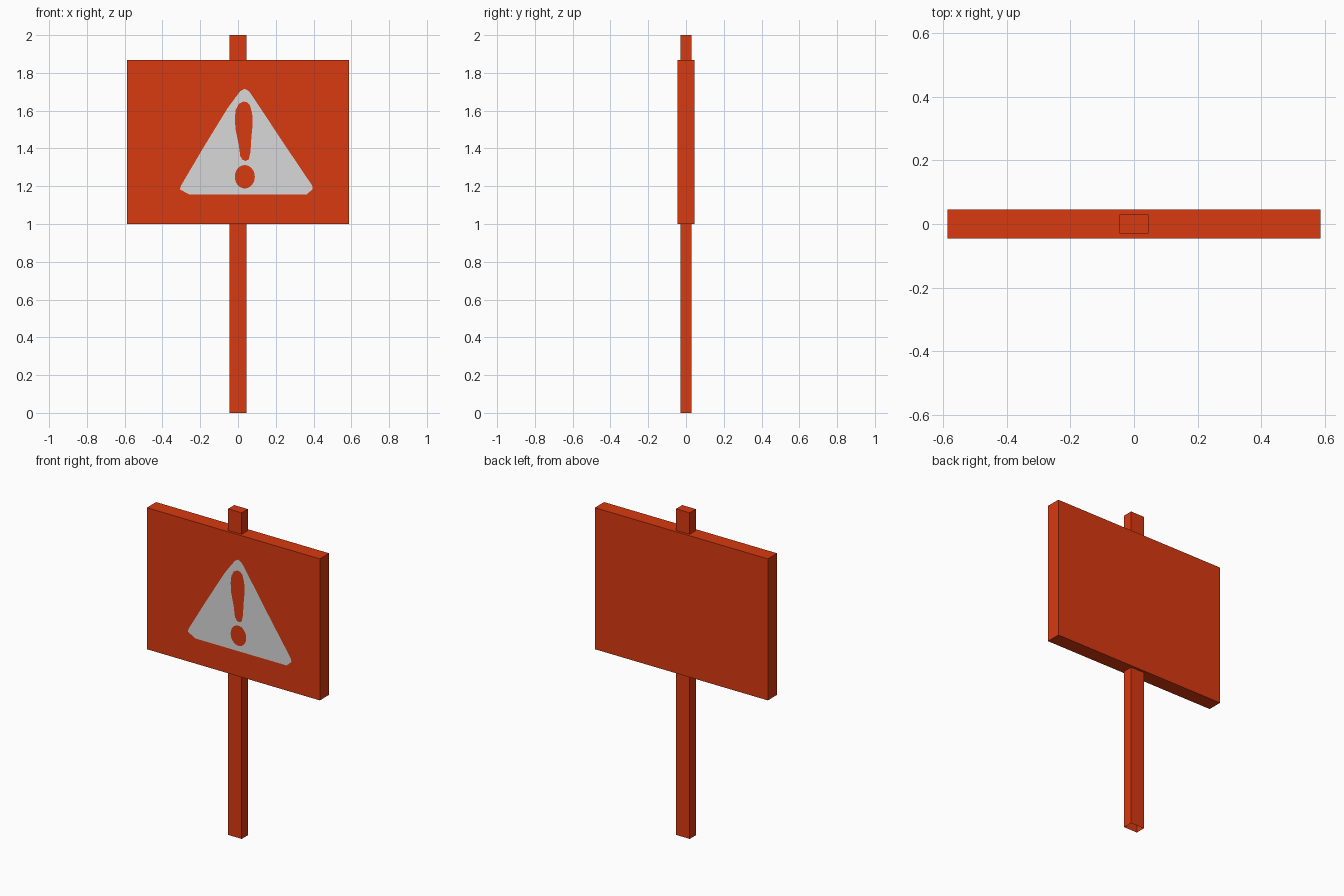
import bpy, bmesh, math

if "Cube" in bpy.data.objects:
    bpy.data.objects.remove(bpy.data.objects["Cube"])


def material(name, rgb):
    m = bpy.data.materials.new(name)
    m.diffuse_color = (*rgb, 1.0)
    m.use_nodes = True
    m.node_tree.nodes["Principled BSDF"].inputs["Base Color"].default_value = m.diffuse_color
    return m


RED = material("orange red", (0.694, 0.041, 0.005))
WHITE = material("off white", (0.694, 0.694, 0.694))


def add_object(name, bm, mat):
    me = bpy.data.meshes.new(name)
    bm.to_mesh(me)
    bm.free()
    me.materials.append(mat)
    ob = bpy.data.objects.new(name, me)
    bpy.context.collection.objects.link(ob)
    return ob


def box(name, half_x, half_y, z0, z1, open_bottom=False):
    bm = bmesh.new()
    bmesh.ops.create_cube(bm, size=2)
    for v in bm.verts:
        v.co = (v.co.x * half_x, v.co.y * half_y, z0 if v.co.z < 0 else z1)
    bm.normal_update()
    if open_bottom:
        low = [f for f in bm.faces if f.normal.z < -0.5]
        bmesh.ops.delete(bm, geom=low, context='FACES_ONLY')
    return add_object(name, bm, RED)


# Post running through the board, open underneath
box("post", 0.046, 0.03, 0.0, 2.0, open_bottom=True)

# Sign board
box("board", 0.587, 0.045, 1.0, 1.868)

# Warning triangle outline with rounded corners (x, z)
triangle = [(0.035, 1.716), (0.012, 1.703), (-0.015, 1.668), (-0.056, 1.612),
            (-0.18, 1.41), (-0.302, 1.203), (-0.308, 1.183), (-0.255, 1.155),
            (0.363, 1.155), (0.395, 1.185), (0.393, 1.203),
            (0.24, 1.43), (0.078, 1.675), (0.058, 1.703)]

# Openings: tapered stroke and dot, where the board shows through
stroke = [(0.028, 1.648), (0.005, 1.636), (-0.012, 1.605), (-0.017, 1.56),
          (-0.013, 1.50), (0.004, 1.42), (0.012, 1.36), (0.024, 1.340),
          (0.040, 1.334), (0.057, 1.342), (0.066, 1.38), (0.071, 1.46),
          (0.078, 1.53), (0.075, 1.585), (0.063, 1.63), (0.048, 1.645)]
dot = [(0.036 + 0.053 * math.cos(math.tau * i / 24),
        1.250 + 0.062 * math.sin(math.tau * i / 24)) for i in range(24)]

# Painted warning triangle as a thin sheet just in front of the board
bm = bmesh.new()
edges = []
for loop in (triangle, stroke, dot):
    vs = [bm.verts.new((x, -0.047, z)) for x, z in loop]
    edges += [bm.edges.new((vs[i - 1], vs[i])) for i in range(len(vs))]
bmesh.ops.triangle_fill(bm, edges=edges, use_beauty=True, normal=(0, -1, 0))
bm.normal_update()
for f in bm.faces:
    if f.normal.y > 0:
        f.normal_flip()
add_object("warning_triangle", bm, WHITE)
